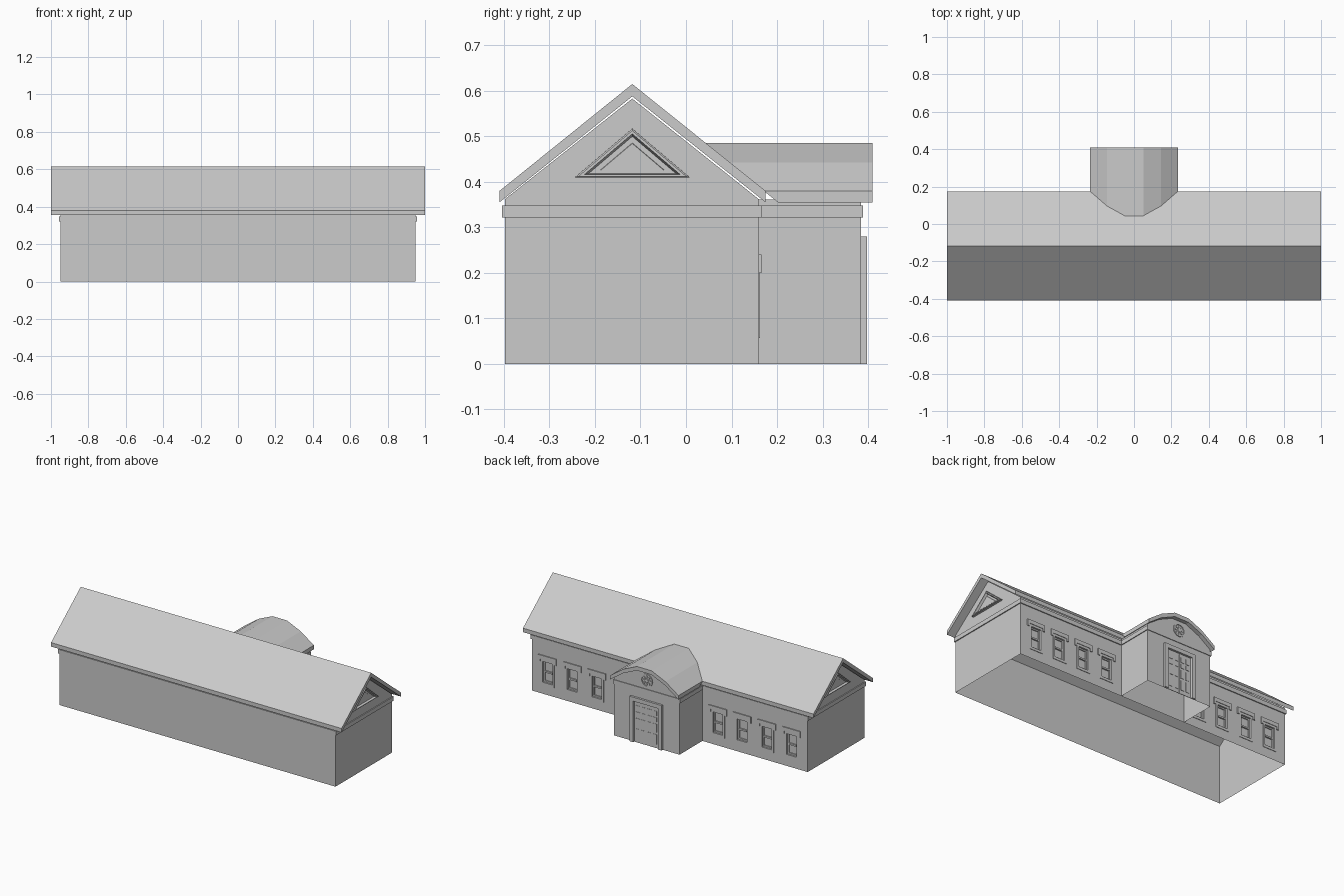
import bpy, bmesh, math
from mathutils import Vector

if "Cube" in bpy.data.objects:
    bpy.data.objects.remove(bpy.data.objects["Cube"])


def finish(name, bm, recalc=True):
    if recalc:
        bmesh.ops.recalc_face_normals(bm, faces=bm.faces)
    me = bpy.data.meshes.new(name)
    bm.to_mesh(me)
    bm.free()
    ob = bpy.data.objects.new(name, me)
    bpy.context.collection.objects.link(ob)
    return ob


def loft(name, loops, cap0=True, cap1=True, cyclic=False):
    """Bridge equal-length 3D loops into one skin."""
    bm = bmesh.new()
    vs = [[bm.verts.new(p) for p in lp] for lp in loops]
    n = len(loops[0])
    pairs = list(zip(vs, vs[1:])) + ([(vs[-1], vs[0])] if cyclic else [])
    for a, b in pairs:
        for i in range(n):
            j = (i + 1) % n
            bm.faces.new((a[i], a[j], b[j], b[i]))
    if cap0 and not cyclic:
        bm.faces.new(vs[0])
    if cap1 and not cyclic:
        bm.faces.new(vs[-1])
    return finish(name, bm)


def along_x(pts, x):
    return [(x, y, z) for y, z in pts]


def along_y(pts, y):
    return [(x, y, z) for x, z in pts]


def rect(x0, x1, z0, z1):
    return [(x0, z0), (x1, z0), (x1, z1), (x0, z1)]


def box(name, x0, x1, y0, y1, z0, z1):
    r = rect(x0, x1, z0, z1)
    return loft(name, [along_y(r, y0), along_y(r, y1)])


def shell(name, polys, inside):
    """Open single-skin walls with normals facing away from a point."""
    bm = bmesh.new()
    for p in polys:
        f = bm.faces.new([bm.verts.new(v) for v in p])
        f.normal_update()
        if f.normal.dot(f.calc_center_median() - Vector(inside)) < 0:
            f.normal_flip()
    bmesh.ops.remove_doubles(bm, verts=bm.verts, dist=1e-5)
    return finish(name, bm, recalc=False)


RIDGE_Y, BACK, PORCH = -0.118, 0.16, 0.385
centres = [s * c for s in (-1, 1) for c in (0.333, 0.50, 0.67, 0.84)]
centres.sort()

# Main walls: two gable ends, plain front, back pierced for the windows
gable = [(-0.398, 0), (BACK, 0), (BACK, 0.362), (RIDGE_Y, 0.583), (-0.398, 0.362)]
walls = [along_x(gable, -0.95), along_x(gable, 0.95),
         along_y(rect(-0.95, 0.95, 0, 0.362), -0.398)]
xs = [-0.95] + [c + d for c in centres for d in (-0.034, 0.034)] + [0.95]
zs = [0, 0.073, 0.202, 0.362]
for i in range(len(xs) - 1):
    for j in range(3):
        if not (i % 2 and j == 1):
            walls.append(along_y(rect(xs[i], xs[i + 1], zs[j], zs[j + 1]), BACK))
shell("main_walls", walls, (0, -0.1, 0.2))

# Frieze band round the main block
loft("main_frieze", [[(sx * (0.95 + o), y, z) for sx, y in
     ((-1, -0.398 - o), (1, -0.398 - o), (1, BACK + o), (-1, BACK + o))]
     for o, z in ((0, 0.322), (0.006, 0.322), (0.006, 0.348), (0, 0.348))],
     cap0=False, cap1=False)

# Main gabled roof slab
roof = [(-0.41, 0.38), (RIDGE_Y, 0.615), (0.175, 0.38),
        (0.175, 0.355), (RIDGE_Y, 0.588), (-0.41, 0.355)]
loft("main_roof", [along_x(roof, -1), along_x(roof, 1)])

# Triangular vents in both gables
for s, side in ((-1, "left"), (1, "right")):
    def tri(k, x):
        return [(s * x, RIDGE_Y + k * u, 0.446 + k * v)
                for u, v in ((-0.126, -0.036), (0.126, -0.036), (0, 0.071))]
    loft("gable_vent_" + side, [tri(1, 0.95), tri(1, 0.963), tri(0.94, 0.966),
         tri(0.84, 0.966), tri(0.76, 0.952), tri(0.56, 0.952), tri(0.54, 0.955)],
         cap0=False)

# Sash windows with hooded heads
for n, c in enumerate(centres):
    outer = rect(c - 0.047, c + 0.047, 0.057, 0.216)
    inner = rect(c - 0.034, c + 0.034, 0.073, 0.202)
    sash = rect(c - 0.026, c + 0.026, 0.082, 0.194)
    loft(f"window_frame_{n}", [along_y(outer, BACK), along_y(outer, BACK + 0.003),
         along_y(inner, BACK + 0.003), along_y(inner, BACK - 0.008),
         along_y(sash, BACK - 0.008), along_y(sash, BACK - 0.014)], cap0=False)
    box(f"window_rail_{n}", c - 0.026, c + 0.026, BACK - 0.014, BACK - 0.005, 0.133, 0.143)
    hood = [(c + x, z) for x, z in ((-0.062, 0.2), (-0.048, 0.2), (-0.048, 0.216),
            (0.048, 0.216), (0.048, 0.2), (0.062, 0.2), (0.062, 0.24), (-0.062, 0.24))]
    loft(f"window_hood_{n}", [along_y(hood, BACK), along_y(hood, BACK + 0.006)])

# Porch walls with arched front
arch = [(0.235, 0.38), (0.145, 0.443), (0.05, 0.485),
        (-0.05, 0.485), (-0.145, 0.443), (-0.235, 0.38)]
under = [(x * 0.985, z - 0.025) for x, z in arch]
front = [(0.225, 0), (0.225, 0.361)] + under[1:5] + [(-0.225, 0.361), (-0.225, 0)]
side = [(BACK, 0), (PORCH, 0), (PORCH, 0.361), (BACK, 0.361)]
shell("porch_walls", [along_y(front, PORCH), along_x(side, -0.225), along_x(side, 0.225)],
      (0, 0.2, 0.2))

# Porch barrel roof, trimmed where it meets the main slope
profile = arch + [(x * 1.015, z) for x, z in reversed(under)]
barrel = loft("porch_roof", [along_y(profile, 0.0), along_y(profile, 0.41)])
bm = bmesh.new()
bm.from_mesh(barrel.data)
bmesh.ops.bisect_plane(bm, geom=bm.verts[:] + bm.edges[:] + bm.faces[:],
                       plane_co=(0, RIDGE_Y, 0.612), plane_no=(0, -0.235, -0.293),
                       clear_outer=True)
bm.to_mesh(barrel.data)
bm.free()

# Porch frieze
box("porch_frieze_front", -0.23, 0.23, PORCH - 0.001, PORCH + 0.004, 0.322, 0.348)
for s in (-1, 1):
    a, b = sorted((s * 0.224, s * 0.23))
    box("porch_frieze_side", a, b, BACK, PORCH, 0.322, 0.348)

# Door surround
surround = [(-0.11, 0), (-0.085, 0), (-0.085, 0.255), (0.085, 0.255),
            (0.085, 0), (0.11, 0), (0.11, 0.28), (-0.11, 0.28)]
loft("door_surround", [along_y(surround, PORCH), along_y(surround, 0.398)])

# Double door leaves with small raised panels
for s in (-1, 1):
    a, b = sorted((s * 0.002, s * 0.08))
    box("door_leaf", a, b, PORCH, PORCH + 0.003, 0, 0.25)
    for c in (0.022, 0.058):
        for z0, z1 in ((0.025, 0.085), (0.1, 0.15), (0.165, 0.19), (0.2, 0.23)):
            box("door_panel", s * c - 0.013, s * c + 0.013,
                PORCH + 0.002, PORCH + 0.005, z0, z1)


# Round rosette in the porch pediment
def circle(r, y, n=16):
    return [(r * math.cos(t * math.tau / n), y, 0.402 + r * math.sin(t * math.tau / n))
            for t in range(n)]


loft("rosette_ring", [circle(0.041, PORCH), circle(0.041, PORCH + 0.005),
     circle(0.033, PORCH + 0.005), circle(0.033, PORCH)], cap0=False, cap1=False)
loft("rosette_hub", [circle(0.013, PORCH), circle(0.011, PORCH + 0.005)])
for k in range(8):
    t = k * math.tau / 8
    petal = [(r * math.cos(t + d), 0.402 + r * math.sin(t + d))
             for r, d in ((0.012, 0), (0.024, -0.22), (0.032, 0), (0.024, 0.22))]
    loft(f"rosette_petal_{k}", [along_y(petal, PORCH), along_y(petal, PORCH + 0.004)])
